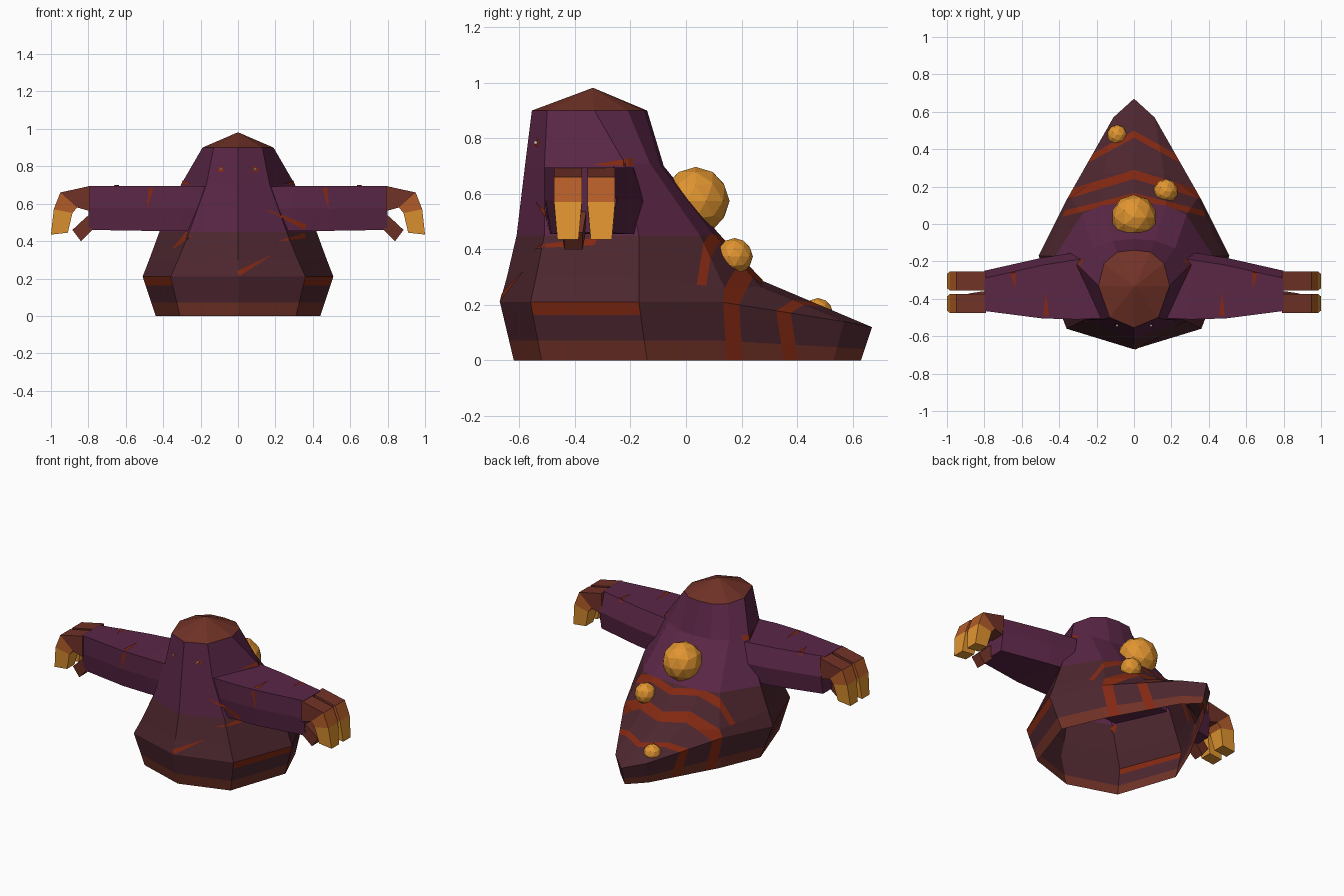
import bpy, bmesh
from mathutils import Vector
from mathutils.bvhtree import BVHTree

if "Cube" in bpy.data.objects:
    bpy.data.objects.remove(bpy.data.objects["Cube"])

COLOURS = {
    "maroon": (.075, .020, .029), "purple": (.105, .020, .062),
    "rust_red": (.230, .022, .006), "brown": (.165, .032, .020),
    "amber": (.75, .30, .030), "burnt_orange": (.45, .108, .022),
    "eye_white": (.8, .7, .65),
}
MATS, INDEX = [], {}
for i, (n, c) in enumerate(COLOURS.items()):
    m = bpy.data.materials.new(n)
    m.diffuse_color = (*c, 1)
    m.use_nodes = True
    m.node_tree.nodes["Principled BSDF"].inputs["Base Color"].default_value = m.diffuse_color
    MATS.append(m)
    INDEX[n] = i
trees = []


def finish(name, bm, mirror=False, surface=False):
    bmesh.ops.recalc_face_normals(bm, faces=bm.faces)
    if surface:
        trees.append(BVHTree.FromBMesh(bm))
    me = bpy.data.meshes.new(name)
    for m in MATS:
        me.materials.append(m)
    bm.to_mesh(me)
    bm.free()
    ob = bpy.data.objects.new(name, me)
    bpy.context.collection.objects.link(ob)
    if mirror:
        ob.modifiers.new("mirror", 'MIRROR').use_mirror_merge = False
    return ob


def loft(rings, mats, cap=True):
    """Skin closed rings; one colour per segment."""
    bm = bmesh.new()
    vs = [[bm.verts.new(p) for p in r] for r in rings]
    n = len(rings[0])
    for a, b, m in zip(vs, vs[1:], mats):
        for i in range(n):
            j = (i + 1) % n
            bm.faces.new((a[i], a[j], b[j], b[i])).material_index = INDEX[m]
    if cap:
        bm.faces.new(vs[0]).material_index = INDEX[mats[0]]
        bm.faces.new(vs[-1]).material_index = INDEX[mats[-1]]
    return bm, vs


# Body: half sections from front centre round to the tail
base = [(0, -.62, 0), (.31, -.52, 0), (.44, -.14, 0), (.33, .12, 0), (.10, .53, 0), (0, .63, 0)]
belly = [(0, -.67, .21), (.36, -.56, .21), (.51, -.17, .21), (.36, .13, .21), (.11, .57, .14), (0, .67, .12)]
hump = [(0, -.645, .3), (.32, -.54, .3), (.475, -.17, .3), (.34, .14, .26), (.16, .27, .265), (0, .28, .285)]
waist = [(0, -.61, .45), (.26, -.51, .45), (.42, -.17, .45), (.28, .05, .45), (.17, .10, .455), (0, .115, .46)]
neck = [(0, -.58, .7), (.17, -.51, .7), (.30, -.22, .71), (.22, -.13, .71), (.11, -.09, .7), (0, -.08, .7)]
brow = [(0, -.555, .9), (.13, -.50, .9), (.19, -.33, .9), (.16, -.21, .9), (.09, -.15, .9), (0, -.14, .9)]


def lerp_ring(a, b, t):
    return [Vector(p).lerp(Vector(q), t) for p, q in zip(a, b)]


def full(half):
    return [Vector(p) for p in half] + [Vector((-p[0], p[1], p[2])) for p in half[-2:0:-1]]


halves = [base, lerp_ring(base, belly, .34), lerp_ring(base, belly, .78), belly, hump, waist, neck, brow]
bm, vs = loft([full(h) for h in halves],
              ["brown", "maroon", "maroon", "maroon", "maroon", "purple", "purple"], cap=False)
# Head cap
apex = bm.verts.new((0, -.335, .982))
top = vs[-1]
for i in range(len(top)):
    bm.faces.new((top[i], top[(i + 1) % len(top)], apex)).material_index = INDEX["brown"]
# Red belt on the sides of the belly
for f in bm.faces:
    c = f.calc_center_median()
    if .164 < c.z < .21 and abs(c.x) > .3 and c.y < -.2:
        f.material_index = INDEX["rust_red"]
# Tail chevrons: cut the skin with slanted planes and colour between them
for c0, k, w, zmin in ((.265, .3, .024, 0), (.48, .55, .018, 0), (.15, .25, .015, .3)):
    for s in (1, -1):
        for d in (-w, w):
            fs = [f for f in bm.faces if f.calc_center_median().x * s > 0
                  and f.material_index != INDEX["purple"] and f.calc_center_median().z > zmin]
            geom = set(fs)
            for f in fs:
                geom.update(f.edges)
                geom.update(f.verts)
            bmesh.ops.bisect_plane(bm, geom=list(geom), dist=1e-5,
                                   plane_co=(0, c0 + d, 0), plane_no=(k * s, 1, 0))
    for f in bm.faces:
        c = f.calc_center_median()
        if abs(c.y + k * abs(c.x) - c0) < w and c.z > zmin and f.material_index != INDEX["purple"]:
            f.material_index = INDEX["rust_red"]
finish("body", bm, surface=True)

# Arms: flattened six-sided tubes
rings = []
for x, y0, y1, zb, zt in ((.1, -.50, -.14, .455, .69), (.3, -.51, -.15, .455, .695),
                          (.49, -.505, -.18, .455, .695), (.80, -.465, -.25, .46, .695)):
    mid = (zb + zt) / 2
    rings.append([(x, y0, zt), (x, y1 - .04, zt), (x, y1, mid),
                  (x, y1 - .02, zb), (x, y0 + .02, zb), (x, y0, mid)])
bm, _ = loft(rings, ["purple"] * 3)
finish("arm", bm, mirror=True, surface=True)


# Hands: bent claws made from upper/lower edge pairs in x and z
def claw(name, pairs, y0, y1, mats):
    rings = []
    for i, ((xt, zt), (xb, zb)) in enumerate(pairs):
        t = .012 if i == len(pairs) - 1 else 0
        rings.append([(xt, y0 + t, zt), (xt, y1 - t, zt), (xb, y1 - t, zb), (xb, y0 + t, zb)])
    finish(name, loft(rings, mats)[0], mirror=True)


finger = [((.79, .695), (.79, .56)), ((.95, .66), (.86, .58)),
          ((.985, .57), (.885, .55)), ((1.0, .435), (.91, .445))]
for name, y0, y1 in (("front_finger", -.475, -.375), ("rear_finger", -.355, -.255)):
    claw(name, finger, y0, y1, ["brown", "burnt_orange", "amber"])
claw("thumb", [((.76, .56), (.76, .46)), ((.81, .53), (.77, .47)), ((.885, .46), (.84, .40))],
     -.45, -.36, ["brown", "brown"])

# Glowing boils on the back
for name, loc, r in (("large_boil", (0, .035, .575), .122),
                     ("middle_boil", (.17, .175, .375), .066),
                     ("small_boil", (-.09, .475, .17), .055)):
    bm = bmesh.new()
    bmesh.ops.create_icosphere(bm, subdivisions=2, radius=r)
    bmesh.ops.translate(bm, verts=bm.verts, vec=loc)
    for f in bm.faces:
        f.material_index = INDEX["amber"]
    finish(name, bm)


# Painted streaks: tapered strips dropped onto the skin along a direction
def streak(name, a, b, width, aim, mat="rust_red", mirror=False, taper=.9):
    a, b, aim = Vector(a), Vector(b), Vector(aim)
    side = (b - a).cross(aim).normalized() * width / 2
    bm, rows, n = bmesh.new(), [], 8
    for i in range(n + 1):
        t = i / n
        row = []
        for s in (-1, 1):
            p = a.lerp(b, t) + side * s * (1 - taper * t) - aim * 2
            hits = [h for h in (tr.ray_cast(p, aim) for tr in trees) if h[0]]
            if hits:
                row.append(bm.verts.new(min(hits, key=lambda h: h[3])[0] - aim * .004))
        rows.append(row)
    for r, q in zip(rows, rows[1:]):
        if len(r) == len(q) == 2:
            bm.faces.new((r[0], r[1], q[1], q[0])).material_index = INDEX[mat]
    finish(name, bm, mirror)


FRONT, DOWN = (0, 1, 0), (0, 0, -1)
streak("belly_streak", (.0, 0, .225), (.17, 0, .32), .03, FRONT)
streak("left_waist_streak", (-.26, 0, .44), (-.35, 0, .36), .04, FRONT)
streak("right_waist_streak", (.36, 0, .43), (.22, 0, .40), .03, FRONT)
streak("chest_streak", (.36, 0, .475), (.15, 0, .57), .03, FRONT)
streak("arm_front_streak", (.465, 0, .685), (.485, 0, .57), .025, FRONT, mirror=True)
streak("arm_top_streak", (.47, -.49, 0), (.47, -.37, 0), .03, DOWN, mirror=True)
streak("wrist_streak", (.65, -.25, 0), (.635, -.34, 0), .03, DOWN, mirror=True)
streak("neck_streak", (0, -.19, .715), (0, -.33, .705), .03, (-1, 0, 0), mirror=True)
# Tiny eyes
streak("eye_rim", (.08, 0, .79), (.105, 0, .775), .03, FRONT, mirror=True, taper=.3)
bm = bmesh.new()
bmesh.ops.create_cube(bm, size=.01)
bmesh.ops.translate(bm, verts=bm.verts, vec=(.09, -.542, .785))
for f in bm.faces:
    f.material_index = INDEX["eye_white"]
finish("eye", bm, mirror=True)
